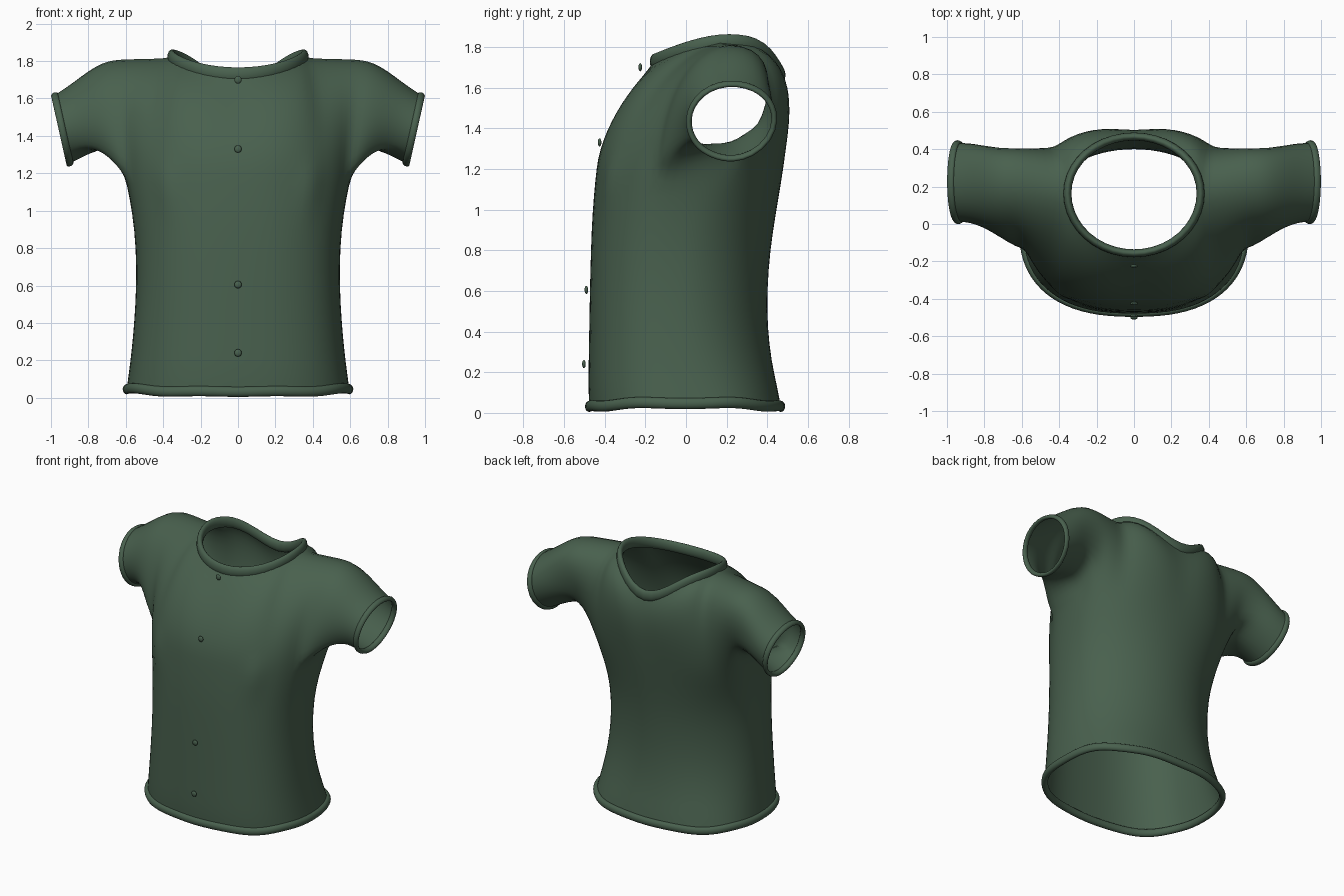
import bpy, bmesh, math
from mathutils import Vector as V

if "Cube" in bpy.data.objects:
    bpy.data.objects.remove(bpy.data.objects["Cube"])

green = bpy.data.materials.new("dark_green_cloth")
green.diffuse_color = (0.066, 0.118, 0.076, 1)
green.use_nodes = True
green.node_tree.nodes["Principled BSDF"].inputs["Base Color"].default_value = green.diffuse_color


def finish(name, bm, mirror=False, subdivide=False):
    bmesh.ops.recalc_face_normals(bm, faces=bm.faces)
    me = bpy.data.meshes.new(name)
    bm.to_mesh(me)
    bm.free()
    me.materials.append(green)
    for p in me.polygons:
        p.use_smooth = True
    ob = bpy.data.objects.new(name, me)
    bpy.context.collection.objects.link(ob)
    if mirror:
        m = ob.modifiers.new("mirror", 'MIRROR')
        m.merge_threshold = 0.002
    if subdivide:
        m = ob.modifiers.new("smooth", 'SUBSURF')
        m.levels = m.render_levels = 1
    return ob


def bezier(a, b, c, d, t):
    s = 1 - t
    return a*s**3 + b*3*s*s*t + c*3*s*t*t + d*t**3


def tube(name, loop, axis, r_out, r_axis, mirror=False):
    """Closed rim with an oval section running along a loop."""
    bm = bmesh.new()
    mid = sum(loop, V()) / len(loop)
    rings = []
    for p in loop:
        out = p - mid
        out = (out - axis * out.dot(axis)).normalized()
        rings.append([bm.verts.new(p + out * r_out * math.cos(k * math.pi / 4)
                                   + axis * r_axis * math.sin(k * math.pi / 4)) for k in range(8)])
    for n, r in enumerate(rings):
        q = rings[(n + 1) % len(rings)]
        for k in range(8):
            bm.faces.new((r[k], r[(k + 1) % 8], q[(k + 1) % 8], q[k]))
    return finish(name, bm, mirror, True)


def full_loop(half):
    return half + [V((-p.x, p.y, p.z)) for p in half[-2:0:-1]]


# Torso levels: height, half width, front y, back y, shift of the sides, back roundness
LEVELS = [(0.05, 0.597, -0.477, 0.468, 0.0, 0.8), (0.12, 0.587, -0.482, 0.452, 0.0, 0.83),
          (0.25, 0.57, -0.48, 0.422, 0.0, 0.9), (0.42, 0.555, -0.477, 0.402, 0.0, 0.98),
          (0.60, 0.545, -0.474, 0.40, 0.0, 1.0), (0.80, 0.547, -0.469, 0.415, 0.0, 1.0),
          (0.98, 0.565, -0.462, 0.443, 0.01, 0.95), (1.15, 0.597, -0.447, 0.472, 0.03, 0.89)]
Q, PANEL, NECK, ROWS = 10, 8, 5, 7     # columns per quarter, panel, neck; panel rows


def ring_point(level, k):
    z, w, yf, yb, shift, e = level
    e = 0.8 if k <= Q else e
    a = k * math.pi / (2 * Q)
    s, c = max(0, math.sin(a)), math.cos(a)
    x = w * s ** e if 0 < k < 2 * Q else 0
    y = (yf + yb) / 2 - math.copysign(abs(c) ** e, c) * (yb - yf) / 2
    y += shift * (x / w) ** 3
    if z < 0.1:
        z -= 0.02 * c * c - 0.005 * math.sin(a * 7)
    return V((x, y, z))


def neck_point(i, f):
    """i = 0 at the centre, NECK at the side; f = -1 front, 1 back."""
    a = (1 - i / NECK) * math.pi / 2
    s = math.sin(a)
    z = 1.825 - (0.1 * s ** 1.4 if f < 0 else 0.175 * s ** 4.5)
    return V((0.362 * math.cos(a) if i else 0, 0.165 + f * (0.327 if f < 0 else 0.308) * s, z))


def top_point(i, f):
    if i <= NECK:
        return neck_point(i, f)
    t = (i - NECK) / (PANEL - NECK)
    return V((0.362 + 0.273 * t, 0.165 + 0.055 * t, 1.825 - 0.008 * t))


def keyed(i, a, b, c):
    """Blend values given at the centre, neck side and shoulder tip."""
    a, b, c = V(a), V(b), V(c)
    return a.lerp(b, i / NECK) if i <= NECK else b.lerp(c, (i - NECK) / (PANEL - NECK))


bm = bmesh.new()

# Lower torso (half)
rings = [[bm.verts.new(ring_point(l, k)) for k in range(2 * Q + 1)] for l in LEVELS]
hem_half = [v.co.copy() for v in rings[0]]
for a, b in zip(rings, rings[1:]):
    for k in range(2 * Q):
        bm.faces.new((a[k], a[k + 1], b[k + 1], b[k]))
chest = rings[-1]

# Front and back panels up to the neckline and shoulder seam
seam = {i: bm.verts.new(top_point(i, 1)) for i in range(NECK, PANEL + 1)}
panels = {}
for f in (-1, 1):
    cols = []
    for i in range(PANEL + 1):
        base = chest[i if f < 0 else 2 * Q - i]
        p0, p3 = base.co, top_point(i, f)
        if f < 0:
            p1 = p0 + keyed(i, (0, 0.005, 0.24), (0, 0, 0.25), (0.02, 0, 0.25))
            p2 = p3 + keyed(i, (0, -0.11, -0.16), (0.05, -0.255, -0.05), (0, -0.27, -0.02))
        else:
            p1 = p0 + keyed(i, (0, 0.025, 0.2), (0, 0.07, 0.25), (0.02, 0.2, 0.25))
            p2 = p3 + keyed(i, (0, 0.045, -0.15), (0.05, 0.31, 0), (0, 0.32, 0))
        col = [base] + [bm.verts.new(bezier(p0, p1, p2, p3, r / ROWS)) for r in range(1, ROWS)]
        col.append(seam[i] if i >= NECK else bm.verts.new(p3))
        cols.append(col)
    for a, b in zip(cols, cols[1:]):
        for r in range(ROWS):
            bm.faces.new((a[r], b[r], b[r + 1], a[r + 1]))
    panels[f] = cols
chest[4].co += V((0.01, -0.035, 0))      # bust

# Sleeve swept from the armhole to the cuff
armhole = panels[-1][PANEL][::-1] + chest[PANEL + 1:2 * Q - PANEL] + panels[1][PANEL][:-1]
AXIS = V((0.87, 0, -0.5))
cuff = []
STEPS = 6
grid = [armhole] + [[] for _ in range(STEPS)]
for v in armhole:
    a = math.atan2((v.co.z - 1.50) / 0.31, (v.co.y - 0.19) / 0.24)
    s, c = math.sin(a), math.cos(a)
    low = max(0, -s) ** 2
    p3 = V((0.94 + 0.042 * s, 0.226 + 0.216 * c, 1.437 + 0.188 * s))
    p1 = v.co + V((0.13 - 0.11 * low, 0, 0.26 * low))
    p2 = p3 - AXIS * (0.16 + 0.03 * low)
    for n in range(1, STEPS + 1):
        grid[n].append(bm.verts.new(bezier(v.co, p1, p2, p3, n / STEPS)))
    cuff.append(p3)
for a, b in zip(grid, grid[1:]):
    for k in range(len(a)):
        m = (k + 1) % len(a)
        bm.faces.new((a[k], a[m], b[m], b[k]))
finish("shirt_body", bm, True, True)

# Rims: hem, cuffs and collar
UP = V((0, 0, 1))
tube("hem_rim", full_loop(hem_half), UP, 0.024, 0.03)
tube("cuff_rims", cuff, AXIS, 0.016, 0.022, True)
neck_half = [neck_point(i, -1) for i in range(NECK + 1)] + [neck_point(i, 1) for i in range(NECK - 1, -1, -1)]
tube("collar", full_loop(neck_half), UP, 0.024, 0.043)

# Buttons down the front
bm = bmesh.new()
for y, z in ((-0.225, 1.70), (-0.425, 1.33), (-0.49, 0.605), (-0.502, 0.24)):
    made = bmesh.ops.create_uvsphere(bm, u_segments=12, v_segments=8, radius=0.02)["verts"]
    for v in made:
        v.co = V((v.co.x, y + v.co.y * 0.45, z + v.co.z))
finish("buttons", bm)
